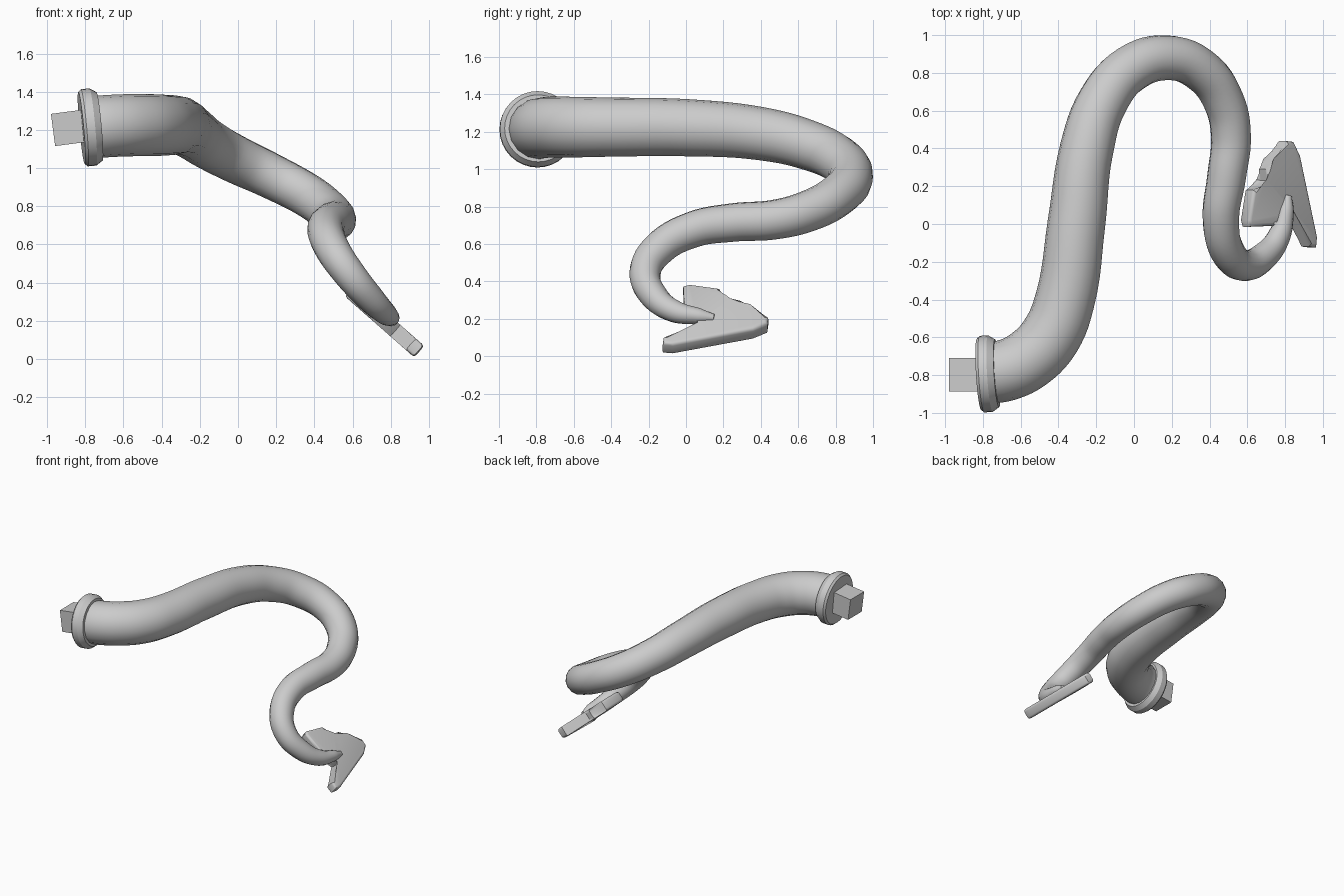
import bpy, bmesh, math
from mathutils import Vector, Matrix

if "Cube" in bpy.data.objects:
    bpy.data.objects.remove(bpy.data.objects["Cube"])


def finish(name, bm, angle=40):
    bmesh.ops.recalc_face_normals(bm, faces=bm.faces)
    me = bpy.data.meshes.new(name)
    bm.to_mesh(me)
    bm.free()
    ob = bpy.data.objects.new(name, me)
    bpy.context.collection.objects.link(ob)
    select(ob)
    bpy.ops.object.shade_smooth_by_angle(angle=math.radians(angle))
    return ob


def select(ob):
    bpy.ops.object.select_all(action='DESELECT')
    ob.select_set(True)
    bpy.context.view_layer.objects.active = ob


# Tapering tail: path points with radius (x, y, z, r)
PATH = [
    (-0.80, -0.79, 1.21, .163), (-0.68, -0.775, 1.22, .163),
    (-0.55, -0.71, 1.225, .163), (-0.44, -0.59, 1.225, .162),
    (-0.365, -0.40, 1.225, .158), (-0.305, 0.0, 1.222, .153),
    (-0.25, 0.40, 1.19, .142), (-0.165, 0.65, 1.13, .133),
    (-0.02, 0.82, 1.05, .126), (0.18, 0.88, 0.955, .119),
    (0.36, 0.81, 0.86, .114), (0.475, 0.65, 0.775, .110),
    (0.513, 0.47, 0.73, .106), (0.49, 0.25, 0.715, .103),
    (0.46, 0.03, 0.675, .097), (0.495, -0.145, 0.575, .091),
    (0.58, -0.218, 0.45, .084), (0.69, -0.17, 0.32, .074),
    (0.77, -0.06, 0.24, .060), (0.805, 0.07, 0.215, .042),
    (0.815, 0.15, 0.205, .020),
]
cu = bpy.data.curves.new("tail", 'CURVE')
cu.dimensions = '3D'
cu.bevel_depth = 1.0
cu.bevel_resolution = 6
cu.resolution_u = 6
cu.use_fill_caps = True
sp = cu.splines.new('BEZIER')
sp.bezier_points.add(len(PATH) - 1)
sp.radius_interpolation = 'LINEAR'
for bp, (x, y, z, r) in zip(sp.bezier_points, PATH):
    bp.co = (x, y, z)
    bp.radius = r
    bp.handle_left_type = bp.handle_right_type = 'AUTO'
tail = bpy.data.objects.new("tail", cu)
bpy.context.collection.objects.link(tail)
select(tail)
bpy.ops.object.convert(target='MESH')
bpy.ops.object.shade_smooth_by_angle(angle=math.radians(50))

# Collar: lathed ring profile (radius, height along its tilted axis)
bm = bmesh.new()
SIDES = 32
rings = []
for r, h in [(.19, -.045), (.203, -.03), (.203, .015), (.18, .05)]:
    rings.append([bm.verts.new((r * math.cos(2 * math.pi * i / SIDES),
                                r * math.sin(2 * math.pi * i / SIDES), h))
                  for i in range(SIDES)])
for a, b in zip(rings, rings[1:]):
    for i in range(SIDES):
        j = (i + 1) % SIDES
        bm.faces.new((a[i], a[j], b[j], b[i]))
bm.faces.new(rings[0])
bm.faces.new(rings[-1])
axis = Vector((1, .06, .09))
bm.transform(Matrix.Translation((-0.775, -0.793, 1.214))
             @ axis.to_track_quat('Z', 'Y').to_matrix().to_4x4())
finish("collar", bm, 25)

# Square mounting peg
bm = bmesh.new()
bmesh.ops.create_cube(bm, size=1)
bm.transform(Matrix.Translation((-0.875, -0.798, 1.212))
             @ Matrix.Rotation(-0.13, 4, 'Y')
             @ Matrix.Diagonal((.19, .175, .17, 1)))
finish("peg", bm, 20)

# Spade tip: flat slanted plate, outline seen from the top
OUTLINE = [(0.785, 0.44), (0.825, 0.435), (0.86, 0.36), (0.95, -0.07),
           (0.945, -0.125), (0.905, -0.12), (0.825, 0.09), (0.72, -0.01),
           (0.595, -0.015), (0.585, 0.02), (0.61, 0.18), (0.665, 0.20),
           (0.69, 0.23), (0.68, 0.29), (0.72, 0.33)]
normal = Vector((.66, 0, .75))
bm = bmesh.new()
layers = []
for s in (-.04, .04):
    layers.append([bm.verts.new(Vector((x, y, 0.17 - 0.88 * (x - 0.80))) + normal * s)
                   for x, y in OUTLINE])
n = len(OUTLINE)
caps = [bm.faces.new(layers[0]), bm.faces.new(layers[1])]
for i in range(n):
    j = (i + 1) % n
    bm.faces.new((layers[0][i], layers[0][j], layers[1][j], layers[1][i]))
rim = list({e for f in caps for e in f.edges})
bmesh.ops.bevel(bm, geom=rim, offset=.018, segments=3, profile=.5, affect='EDGES')
finish("tail_tip", bm, 50)
